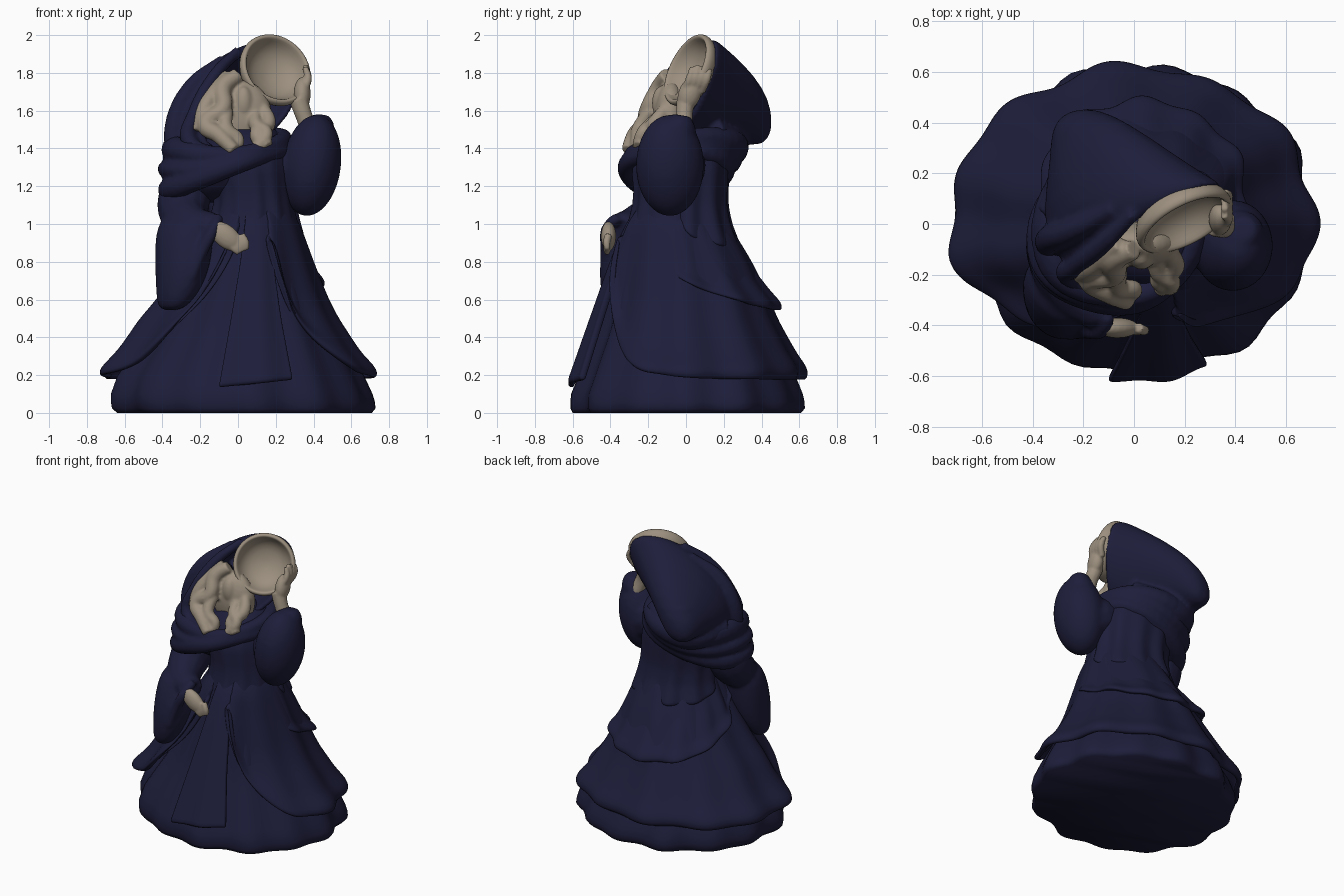
import bpy, bmesh, math
from mathutils import Vector, Matrix

if "Cube" in bpy.data.objects:
    bpy.data.objects.remove(bpy.data.objects["Cube"])


def material(name, col):
    m = bpy.data.materials.new(name)
    m.diffuse_color = (*col, 1)
    m.use_nodes = True
    m.node_tree.nodes["Principled BSDF"].inputs["Base Color"].default_value = m.diffuse_color
    return m


NAVY = material("navy_cloth", (0.0125, 0.0125, 0.043))
BEIGE = material("pale_stone", (0.33, 0.275, 0.21))


def finish(ob, mat, thick=0, sub=0):
    ob.data.materials.append(mat)
    for p in ob.data.polygons:
        p.use_smooth = True
    if thick:
        s = ob.modifiers.new("thickness", 'SOLIDIFY')
        s.thickness, s.offset = thick, -1
    if sub:
        s = ob.modifiers.new("smooth", 'SUBSURF')
        s.levels = s.render_levels = sub
    return ob


def loft(name, rings, mat, closed=True, cap0=False, cap1=False, thick=0, sub=1):
    """Skin a list of point rings."""
    bm = bmesh.new()
    rows = [[bm.verts.new(p) for p in r] for r in rings]
    n = len(rows[0])
    for a, b in zip(rows, rows[1:]):
        for i in range(n if closed else n - 1):
            k = (i + 1) % n
            bm.faces.new((a[i], a[k], b[k], b[i]))
    if cap0:
        bm.faces.new(rows[0][::-1])
    if cap1:
        bm.faces.new(rows[-1])
    if closed:
        bmesh.ops.recalc_face_normals(bm, faces=bm.faces)
    me = bpy.data.meshes.new(name)
    bm.to_mesh(me)
    bm.free()
    ob = bpy.data.objects.new(name, me)
    bpy.context.collection.objects.link(ob)
    return finish(ob, mat, thick, sub)


def profile_at(prof, z):
    z = max(prof[0][0], min(prof[-1][0], z))
    for a, b in zip(prof, prof[1:]):
        if z <= b[0]:
            f = (z - a[0]) / (b[0] - a[0])
            return [x + (y - x) * f for x, y in zip(a[1:], b[1:])]


def cloth(name, prof, arc=None, hem=None, folds=11, amp=0.02, lip=0.0, rows=14, n=96):
    """Draped sheet round the body; prof rows are (z, cx, cy, rx, ry)."""
    a0, a1 = arc or (-90, 270)
    rings = []
    for r in range(rows + 1):
        s = (r / rows) ** 1.3
        ring = []
        for i in range(n if arc is None else n + 1):
            t = i / n
            a = math.radians(a0 + (a1 - a0) * t)
            lo = hem(t) if hem else prof[0][0]
            z = lo + (prof[-1][0] - lo) * s
            cx, cy, rx, ry = profile_at(prof, z)
            w = (math.cos(folds * a) + 0.6 * math.cos((folds - 4) * a + 1.3)) * amp * (1 - s)
            w += lip * math.exp(-((s - 0.05) * 14) ** 2)
            ring.append((cx + (rx + w) * math.cos(a), cy + (ry + w) * math.sin(a), z))
        rings.append(ring)
    if arc is None:
        return loft(name, rings, NAVY, cap0=True, cap1=True, sub=0)
    return loft(name, rings, NAVY, closed=False, thick=0.035, sub=1)


def select(obs):
    bpy.ops.object.select_all(action='DESELECT')
    for o in obs:
        o.select_set(True)
    bpy.context.view_layer.objects.active = obs[0]


def tube(name, pts, mat, closed=False):
    """Soft tube through (x, y, z, radius) points."""
    cu = bpy.data.curves.new(name, 'CURVE')
    cu.dimensions, cu.bevel_depth, cu.bevel_resolution = '3D', 1, 4
    cu.use_fill_caps, cu.resolution_u = True, 8
    sp = cu.splines.new('BEZIER')
    sp.bezier_points.add(len(pts) - 1)
    sp.use_cyclic_u = closed
    for b, p in zip(sp.bezier_points, pts):
        b.co, b.radius = p[:3], p[3]
        b.handle_left_type = b.handle_right_type = 'AUTO'
    ob = bpy.data.objects.new(name, cu)
    bpy.context.collection.objects.link(ob)
    select([ob])
    bpy.ops.object.convert(target='MESH')
    return finish(bpy.context.object, mat)


def ball(name, c, r, mat, rot=(0, 0, 0)):
    bpy.ops.mesh.primitive_uv_sphere_add(segments=32, ring_count=18, location=c, rotation=rot)
    ob = bpy.context.object
    ob.name, ob.scale = name, r
    return finish(ob, mat)


def meld(name, obs, voxel=0.014, smooth=6):
    """Fuse overlapping parts into one softly sculpted surface."""
    select(obs)
    bpy.ops.object.convert(target='MESH')
    bpy.ops.object.transform_apply(location=True, rotation=True, scale=True)
    bpy.ops.object.join()
    ob = bpy.context.object
    ob.name = name
    m = ob.modifiers.new("fuse", 'REMESH')
    m.mode, m.voxel_size, m.use_smooth_shade = 'VOXEL', voxel, True
    s = ob.modifiers.new("soften", 'SMOOTH')
    s.factor, s.iterations = 0.5, smooth


def ellipse_ring(c, u, v, n=32):
    c, u, v = Vector(c), Vector(u), Vector(v)
    return [c + u * math.cos(2 * math.pi * i / n) + v * math.sin(2 * math.pi * i / n) for i in range(n)]


# Gown body: underskirt, waist and bodice
cloth("gown", [(0, .03, .01, .66, .59), (.03, .025, .015, .69, .61), (.1, .015, .01, .68, .6),
               (.2, .01, .01, .64, .56), (.45, .03, 0, .48, .45), (.8, .06, -.02, .31, .34),
               (1.05, .08, -.05, .22, .24), (1.15, .08, -.05, .2, .22), (1.32, .05, -.04, .23, .25),
               (1.5, .05, -.02, .15, .15)], folds=13, amp=.016, rows=24)

# Overskirt, swept open at the front
cloth("overskirt", [(.17, -.005, .02, .69, .575), (.22, -.005, .02, .71, .59), (.3, -.005, .02, .65, .555),
                    (.4, 0, .01, .585, .515), (.5, .0, 0, .52, .47), (.6, .02, 0, .45, .435),
                    (.8, .05, -.02, .345, .365), (1.0, .075, -.05, .25, .275), (1.1, .08, -.05, .19, .21)],
      (-70, 252), lambda t: .17 + .75 * abs(2 * t - 1) ** 8, folds=11, amp=.018, lip=.025)

# Front hanging panel
cloth("front_panel", [(.14, .03, 0, .7, .635), (.5, .05, -.01, .47, .5), (.8, .07, -.02, .31, .385),
                      (1.0, .08, -.05, .24, .275), (1.1, .08, -.05, .19, .2)],
      (-101, -67), lambda t: .14 + .04 * t, folds=18, amp=.006, n=24)

# Back tier sweeping up to the front, and short cape
cloth("back_tier", [(.54, .02, .04, .45, .435), (.6, .02, .04, .44, .43), (.72, .03, .02, .385, .36),
                    (.85, .045, .0, .33, .275), (1.0, .07, -.03, .255, .235), (1.08, .08, -.04, .19, .18)],
      (-58, 222), lambda t: .54 + .4 * (2 * t - 1) ** 2, folds=12, amp=.013, lip=.022)
cloth("short_cape", [(.88, .05, .02, .305, .265), (1.0, .05, .02, .27, .22), (1.1, .04, .02, .26, .2),
                     (1.3, .02, .03, .27, .2), (1.5, 0, .05, .2, .15)],
      (-15, 195), lambda t: .88 + .12 * (2 * t - 1) ** 4, folds=10, amp=.012)

# Shoulders and rolled cowl folds
meld("cowl", [
    ball("shoulders", (-.05, -.01, 1.3), (.32, .25, .18), NAVY, (0, math.radians(-12), 0)),
    tube("cowl_upper", [(-.05, -.28, 1.36, .05), (-.32, -.12, 1.39, .075), (-.12, .24, 1.4, .09),
                        (.22, .06, 1.46, .05), (.16, -.2, 1.41, .04)], NAVY, True),
    tube("cowl_lower", [(-.16, -.29, 1.26, .06), (-.36, -.1, 1.18, .065), (-.1, .19, 1.26, .06),
                        (.23, .08, 1.38, .05), (.13, -.24, 1.36, .045)], NAVY, True),
    tube("cowl_middle", [(-.12, -.31, 1.3, .04), (-.38, -.1, 1.29, .045), (-.12, .24, 1.32, .05),
                         (.23, .07, 1.43, .04), (.14, -.24, 1.385, .03)], NAVY, True)], .013, 4)

# Hood, from the face opening back to the drooping tip
hood = [((.08, -.03, 1.675), (.25, .12, .02), (.1, .13, .295)),
        ((.03, 0, 1.665), (.31, .12, .06), (.09, .12, .315)),
        ((-.04, .08, 1.64), (.31, .1, .08), (.06, .08, .3)),
        ((-.1, .19, 1.61), (.25, .06, .06), (.04, .1, .235)),
        ((-.17, .31, 1.57), (.16, .05, .03), (.02, .09, .15)),
        ((-.22, .39, 1.51), (.11, .03, 0), (0, .06, .09)),
        ((-.24, .43, 1.45), (.05, .01, 0), (0, .02, .03))]
meld("hood", [
    loft("hood_shell", [ellipse_ring(*h) for h in hood], NAVY, cap1=True, thick=.035),
    tube("hood_edge", [(.0, .04, 1.92, .025), (-.12, -.08, 1.79, .035), (-.23, -.17, 1.58, .04),
                       (-.26, -.2, 1.44, .045), (-.1, -.28, 1.36, .04)], NAVY),
    tube("hood_fold", [(-.08, .06, 1.87, .03), (-.25, -.03, 1.72, .045), (-.33, -.06, 1.54, .055),
                       (-.33, -.08, 1.36, .06)], NAVY),
    tube("hood_tip", [(-.19, .33, 1.62, .09), (-.23, .39, 1.5, .06), (-.24, .41, 1.45, .03)], NAVY),
    tube("hood_under_fold", [(-.33, .02, 1.42, .07), (-.2, .21, 1.4, .1), (-.02, .22, 1.42, .1),
                             (.15, .14, 1.5, .06)], NAVY)], .013, 5)

# Bowl-shaped mask in the hood
axis = Vector((.42, -.8, .4)).normalized()
place = Matrix.Translation(Vector((.19, .03, 1.808)) + axis * .03) @ axis.to_track_quat('Z', 'Y').to_matrix().to_4x4()
bowl = [(.01, -.11), (.1, -.095), (.15, -.055), (.172, -.01), (.18, .012), (.197, .012), (.208, -.01),
        (.2, -.04), (.17, -.09), (.1, -.135), (.01, -.15)]
loft("bowl", [[place @ Vector((r * math.cos(i * math.pi / 18), r * math.sin(i * math.pi / 18), z))
               for i in range(36)] for r, z in bowl], BEIGE, cap0=True, cap1=True)

# Neck and wavy hair, fused
locks = [[(.0, -.1, 1.79, .04), (-.08, -.14, 1.72, .05), (-.08, -.2, 1.61, .045), (-.17, -.22, 1.53, .05),
          (-.1, -.27, 1.47, .045), (-.02, -.31, 1.39, .035)],
         [(-.05, -.08, 1.79, .035), (-.12, -.13, 1.7, .045), (-.18, -.18, 1.6, .045), (-.2, -.2, 1.49, .045)],
         [(-.06, -.19, 1.6, .035), (-.06, -.25, 1.5, .04), (.0, -.26, 1.44, .035), (-.06, -.29, 1.38, .03)],
         [(.13, -.1, 1.62, .035), (.16, -.17, 1.53, .04), (.1, -.22, 1.47, .04), (.16, -.25, 1.41, .035)],
         [(.09, -.12, 1.6, .03), (.1, -.19, 1.52, .04), (.15, -.23, 1.48, .035), (.09, -.26, 1.39, .03)]]
meld("neck_and_hair", [tube(f"hair_lock_{i}", p, BEIGE) for i, p in enumerate(locks)]
     + [ball("neck", (.02, -.08, 1.57), (.16, .09, .19), BEIGE),
        ball("chin", (.03, -.13, 1.64), (.05, .05, .09), BEIGE)], .009, 4)

# Raised arm: full sleeve, wrist, palm and fingers on the bowl rim
meld("raised_sleeve", [
    tube("raised_upper_sleeve", [(.14, .0, 1.36, .1), (.26, -.03, 1.31, .14), (.38, -.07, 1.24, .15)], NAVY),
    ball("sleeve_bag", (.39, -.085, 1.31), (.155, .18, .27), NAVY, (0, math.radians(8), 0)),
    tube("raised_cuff", [(.39, -.05, 1.42, .12), (.43, -.03, 1.52, .085), (.43, -.02, 1.575, .05)], NAVY)])
meld("raised_hand", [
    tube("wrist", [(.39, .0, 1.47, .05), (.35, -.01, 1.57, .045), (.32, .0, 1.66, .05)], BEIGE),
    ball("palm", (.34, .02, 1.69), (.045, .06, .09), BEIGE, (math.radians(-20), 0, 0))]
    + [tube(f"finger_{i}", [(.34, -.01 + .03 * i, 1.7, .022), (.37, .02 + .03 * i, 1.77, .022),
                            (.355, .035 + .03 * i, 1.84 - .01 * abs(i - 1), .016)], BEIGE) for i in range(4)], .008, 3)

# Lowered arm: sleeve with hanging drape, and hand
drape = [(1.06, -.27, -.23, .13, .13), (.95, -.285, -.26, .155, .15), (.8, -.29, -.29, .15, .165),
         (.67, -.31, -.31, .125, .145), (.58, -.34, -.33, .09, .1), (.54, -.36, -.33, .05, .06)]
meld("lowered_sleeve", [
    tube("lowered_arm", [(-.22, -.02, 1.3, .14), (-.29, -.1, 1.1, .14), (-.25, -.25, 1.0, .11),
                         (-.13, -.35, .98, .08)], NAVY),
    loft("sleeve_drape", [ellipse_ring((x, y, z), (rx, -.03, 0), (0, ry, 0)) for z, x, y, rx, ry in drape],
         NAVY, cap0=True, cap1=True),
    tube("sleeve_rim", [(-.1, -.36, 1.04, .03), (-.13, -.42, .97, .032), (-.19, -.42, .86, .035),
                        (-.25, -.43, .72, .03)], NAVY)], .014, 6)
meld("lowered_hand", [ball("back_of_hand", (-.065, -.41, .935), (.1, .04, .06), BEIGE, (0, math.radians(40), 0))]
     + [tube(f"low_finger_{i}", [(-.05 + .022 * i, -.41, .9 + .014 * i, .022), (-.02 + .02 * i, -.42, .87 + .01 * i, .02),
                                 (.005 + .012 * i, -.415, .845 + .006 * i, .016)], BEIGE) for i in range(4)], .008, 3)
